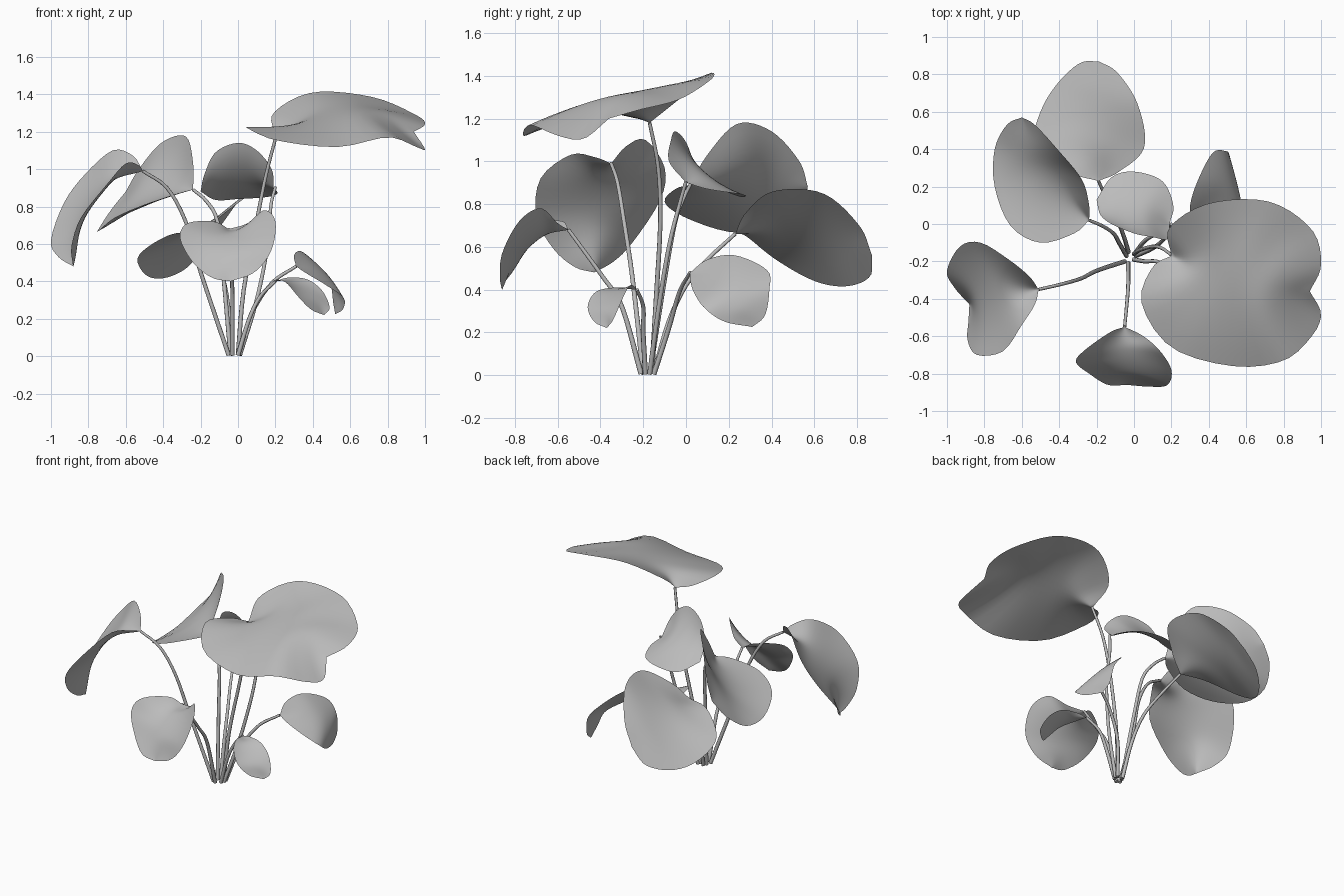
import bpy, math
from mathutils import Vector as V

grey = bpy.data.materials.new("plant grey")
grey.diffuse_color = (0.5, 0.5, 0.5, 1)


def spline(points, t):
    """Point at t (0..1) on a smooth curve through the points."""
    p = [V(q) for q in points]
    p = [2 * p[0] - p[1]] + p + [2 * p[-1] - p[-2]]
    u = t * (len(p) - 3)
    i = min(int(u), len(p) - 4)
    u -= i
    a, b, c, d = p[i:i + 4]
    return 0.5 * (2 * b + (c - a) * u + (2 * a - 5 * b + 4 * c - d) * u * u
                  + (3 * b - a - 3 * c + d) * u ** 3)


def leaf(name, base, tip, rib, left, right, n=28, m=16):
    """Thin blade spanned between two edges and bent through the midrib."""
    lines = [[base] + side + [tip] for side in (left, rib, right)]
    verts, faces = [V(base)], []
    for i in range(1, n):
        l, c, r = (spline(line, i / n) for line in lines)
        for j in range(m + 1):
            s = 2 * j / m - 1
            verts.append(c + (r - l) * s / 2 + ((l + r) / 2 - c) * s * s)
    verts.append(V(tip))
    last, w = len(verts) - 1, m + 1
    for j in range(m):
        faces.append((0, 1 + j, 2 + j))
        k = 1 + (n - 2) * w + j
        faces.append((k, last, k + 1))
        for i in range(n - 2):
            k = 1 + i * w + j
            faces.append((k, k + w, k + w + 1, k + 1))
    me = bpy.data.meshes.new(name)
    me.from_pydata(verts, [], faces)
    me.polygons.foreach_set("use_smooth", [True] * len(faces))
    me.materials.append(grey)
    bpy.context.collection.objects.link(bpy.data.objects.new(name, me))


def stem(name, points, n=16):
    """Round tapering stalk along a curve."""
    cu = bpy.data.curves.new(name, 'CURVE')
    cu.dimensions = '3D'
    cu.bevel_depth = 0.0095
    cu.bevel_resolution = 2
    cu.use_fill_caps = True
    sp = cu.splines.new('POLY')
    sp.points.add(n)
    for i, p in enumerate(sp.points):
        p.co = (*spline(points, i / n), 1)
        p.radius = 1.3 - 0.4 * i / n
    sp.use_smooth = True
    cu.materials.append(grey)
    bpy.context.collection.objects.link(bpy.data.objects.new(name, cu))


# Large top leaf
leaf("large_leaf", (0.2, -0.17, 1.18), (0.94, -0.36, 1.2),
     [(0.4, -0.25, 1.275), (0.7, -0.32, 1.31)],
     [(0.1, -0.23, 1.2), (0.04, -0.42, 1.225), (0.2, -0.66, 1.155), (0.53, -0.76, 1.118), (0.8, -0.73, 1.17), (0.95, -0.6, 1.12), (1.0, -0.48, 1.105)],
     [(0.19, -0.02, 1.3), (0.4, 0.11, 1.41), (0.72, 0.12, 1.385), (0.95, -0.03, 1.29), (1.0, -0.22, 1.24)])
stem("large_stem", [(0, -0.16, 0.005), (0.03, -0.14, 0.35), (0.1, -0.12, 0.72), (0.15, -0.13, 0.97), (0.205, -0.17, 1.18)])

# Back leaf
leaf("back_leaf", (-0.19, 0.23, 0.66), (-0.19, 0.87, 0.56),
     [(-0.22, 0.45, 0.68), (-0.22, 0.7, 0.63)],
     [(-0.36, 0.28, 0.65), (-0.53, 0.42, 0.54), (-0.5, 0.6, 0.44), (-0.41, 0.75, 0.415), (-0.29, 0.86, 0.46)],
     [(-0.08, 0.28, 0.76), (0.055, 0.41, 0.86), (0.02, 0.64, 0.85), (-0.09, 0.81, 0.7)])
stem("back_stem", [(-0.03, -0.15, 0.005), (-0.05, -0.08, 0.25), (-0.08, 0, 0.42), (-0.13, 0.1, 0.54), (-0.19, 0.23, 0.66)])

# Left back leaf
leaf("left_back_leaf", (-0.24, 0.02, 0.89), (-0.6, 0.57, 0.88),
     [(-0.4, 0.2, 0.88), (-0.55, 0.38, 0.86)],
     [(-0.32, -0.05, 0.87), (-0.5, -0.1, 0.81), (-0.66, -0.01, 0.74), (-0.745, 0.2, 0.67), (-0.745, 0.4, 0.68), (-0.68, 0.53, 0.78)],
     [(-0.24, 0.1, 1.03), (-0.28, 0.24, 1.175), (-0.41, 0.4, 1.14), (-0.53, 0.53, 1.0)])
stem("left_back_stem", [(-0.04, -0.17, 0.005), (-0.08, -0.1, 0.45), (-0.11, -0.05, 0.72), (-0.17, -0.01, 0.83), (-0.24, 0.02, 0.89)])

# Small centre leaf, facing backwards
leaf("centre_leaf", (0.19, 0, 0.9), (-0.2, 0.13, 0.88),
     [(0.06, 0.06, 0.96), (-0.09, 0.09, 0.945)],
     [(0.18, -0.08, 1.0), (0.1, -0.07, 1.1), (0, -0.05, 1.14), (-0.12, 0, 1.09), (-0.18, 0.05, 0.97)],
     [(0.21, 0.1, 0.87), (0.15, 0.23, 0.85), (0, 0.28, 0.84), (-0.12, 0.25, 0.835)])
stem("centre_stem", [(0.01, -0.17, 0.005), (0.1, -0.13, 0.3), (0.16, -0.08, 0.6), (0.175, -0.03, 0.8), (0.2, 0, 0.905)])

# Left drooping leaf
leaf("left_leaf", (-0.51, -0.35, 0.99), (-0.88, -0.43, 0.48),
     [(-0.69, -0.36, 0.93), (-0.84, -0.4, 0.72)],
     [(-0.53, -0.43, 1.02), (-0.6, -0.54, 1.03), (-0.7, -0.68, 0.92), (-0.84, -0.7, 0.74), (-0.89, -0.62, 0.59), (-0.885, -0.52, 0.505)],
     [(-0.56, -0.28, 1.07), (-0.67, -0.19, 1.1), (-0.82, -0.1, 0.97), (-0.93, -0.12, 0.82), (-1.0, -0.25, 0.62), (-0.96, -0.34, 0.53)])
stem("left_stem", [(-0.05, -0.2, 0.005), (-0.2, -0.25, 0.45), (-0.28, -0.29, 0.72), (-0.38, -0.32, 0.9), (-0.51, -0.35, 0.99)])

# Front leaf
leaf("front_leaf", (-0.05, -0.55, 0.68), (-0.04, -0.86, 0.4),
     [(-0.05, -0.67, 0.65), (-0.04, -0.79, 0.55)],
     [(-0.13, -0.58, 0.72), (-0.27, -0.68, 0.71), (-0.31, -0.74, 0.63), (-0.24, -0.8, 0.5), (-0.14, -0.86, 0.42)],
     [(0.05, -0.6, 0.71), (0.14, -0.68, 0.78), (0.2, -0.78, 0.72), (0.18, -0.86, 0.57), (0.09, -0.87, 0.45)])
stem("front_stem", [(-0.03, -0.21, 0.005), (-0.03, -0.3, 0.32), (-0.035, -0.39, 0.46), (-0.05, -0.55, 0.68)])

# Small right leaf, turned to the side
leaf("right_leaf", (0.31, 0.02, 0.48), (0.52, 0.31, 0.225),
     [(0.41, 0.15, 0.475), (0.5, 0.22, 0.41), (0.54, 0.25, 0.32)],
     [(0.37, 0.02, 0.44), (0.47, 0.04, 0.38), (0.565, 0.09, 0.31), (0.56, 0.18, 0.25)],
     [(0.3, 0.1, 0.54), (0.34, 0.23, 0.56), (0.42, 0.38, 0.49), (0.49, 0.39, 0.4), (0.51, 0.37, 0.28)])
stem("right_stem", [(0.01, -0.15, 0.005), (0.07, -0.08, 0.22), (0.18, -0.03, 0.39), (0.31, 0.02, 0.48)])

# Small low leaf, facing the front
leaf("low_leaf", (0.2, -0.23, 0.4), (0.46, -0.37, 0.22),
     [(0.28, -0.32, 0.4), (0.4, -0.37, 0.32)],
     [(0.21, -0.32, 0.41), (0.26, -0.42, 0.39), (0.32, -0.46, 0.32), (0.39, -0.43, 0.25)],
     [(0.27, -0.25, 0.42), (0.37, -0.27, 0.41), (0.45, -0.3, 0.35), (0.49, -0.34, 0.26)])
stem("low_stem", [(0, -0.19, 0.005), (0.06, -0.2, 0.2), (0.12, -0.2, 0.32), (0.2, -0.23, 0.4)])
